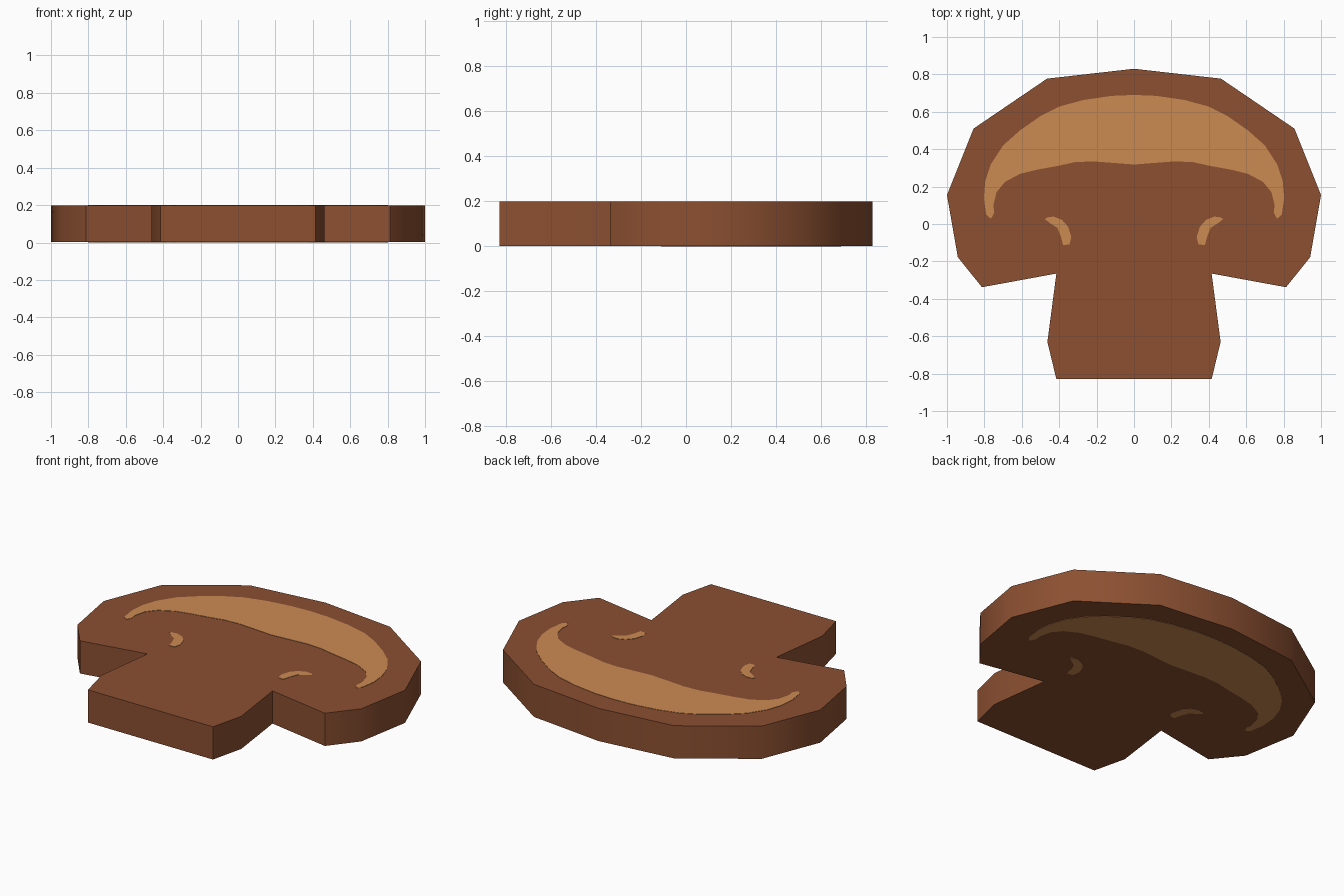
import bpy, bmesh, math

if "Cube" in bpy.data.objects:
    bpy.data.objects.remove(bpy.data.objects["Cube"])

THICK = 0.20
SKIN = 0.002   # painted patches stand this proud of each face


def material(name, color):
    m = bpy.data.materials.new(name)
    m.diffuse_color = (*color, 1)
    m.use_nodes = True
    m.node_tree.nodes["Principled BSDF"].inputs["Base Color"].default_value = m.diffuse_color
    return m


brown = material("mushroom brown", (0.262, 0.080, 0.031))
tan = material("gill tan", (0.60, 0.26, 0.085))


def mirrored(half):
    """Close a right-half outline by mirroring it across x = 0."""
    return half + [(-x, y) for x, y in reversed(half) if x > 1e-6]


def slab(name, outline, z0, z1, mat):
    """Extrude a flat outline from z0 to z1."""
    bm = bmesh.new()
    face = bm.faces.new([bm.verts.new((x, y, z0)) for x, y in outline])
    grown = bmesh.ops.extrude_face_region(bm, geom=[face])["geom"]
    top = [v for v in grown if isinstance(v, bmesh.types.BMVert)]
    bmesh.ops.translate(bm, verts=top, vec=(0, 0, z1 - z0))
    bmesh.ops.recalc_face_normals(bm, faces=bm.faces)
    mesh = bpy.data.meshes.new(name)
    bm.to_mesh(mesh)
    bm.free()
    mesh.materials.append(mat)
    ob = bpy.data.objects.new(name, mesh)
    bpy.context.collection.objects.link(ob)
    return ob


# Mushroom slice: cap and stem in one outline
body = slab("mushroom_slice", mirrored([
    (0, 0.83), (0.465, 0.777), (0.858, 0.51), (1.0, 0.155), (0.942, -0.177),
    (0.813, -0.338), (0.415, -0.265), (0.463, -0.63), (0.415, -0.83)]),
    SKIN, THICK - SKIN, brown)
bpy.context.view_layer.objects.active = body
body.select_set(True)
bpy.ops.object.shade_smooth_by_angle(angle=math.radians(50))

# Painted crescent and the two small hooks beside the stem
crescent = mirrored([
    (0, 0.69), (0.12, 0.685), (0.27, 0.663), (0.40, 0.628), (0.50, 0.577),
    (0.61, 0.50), (0.70, 0.42), (0.765, 0.32), (0.795, 0.23), (0.803, 0.14),
    (0.79, 0.05), (0.765, 0.028), (0.747, 0.06), (0.752, 0.10), (0.735, 0.17),
    (0.69, 0.225), (0.61, 0.268), (0.52, 0.29), (0.40, 0.312), (0.32, 0.33),
    (0.22, 0.335), (0.09, 0.325), (0, 0.318)])
hook = [(0.465, 0.035), (0.43, 0.04), (0.385, 0.022), (0.352, -0.015),
        (0.335, -0.07), (0.345, -0.11), (0.38, -0.112), (0.39, -0.07),
        (0.41, -0.02), (0.45, 0.005), (0.475, 0.025)]
patches = {"crescent": crescent, "right_hook": hook,
           "left_hook": [(-x, y) for x, y in hook]}

# One thin plate of each patch on the top and on the bottom
for name, outline in patches.items():
    slab(name + "_top", outline, THICK - 2 * SKIN, THICK, tan)
    slab(name + "_bottom", outline, 0, 2 * SKIN, tan)
